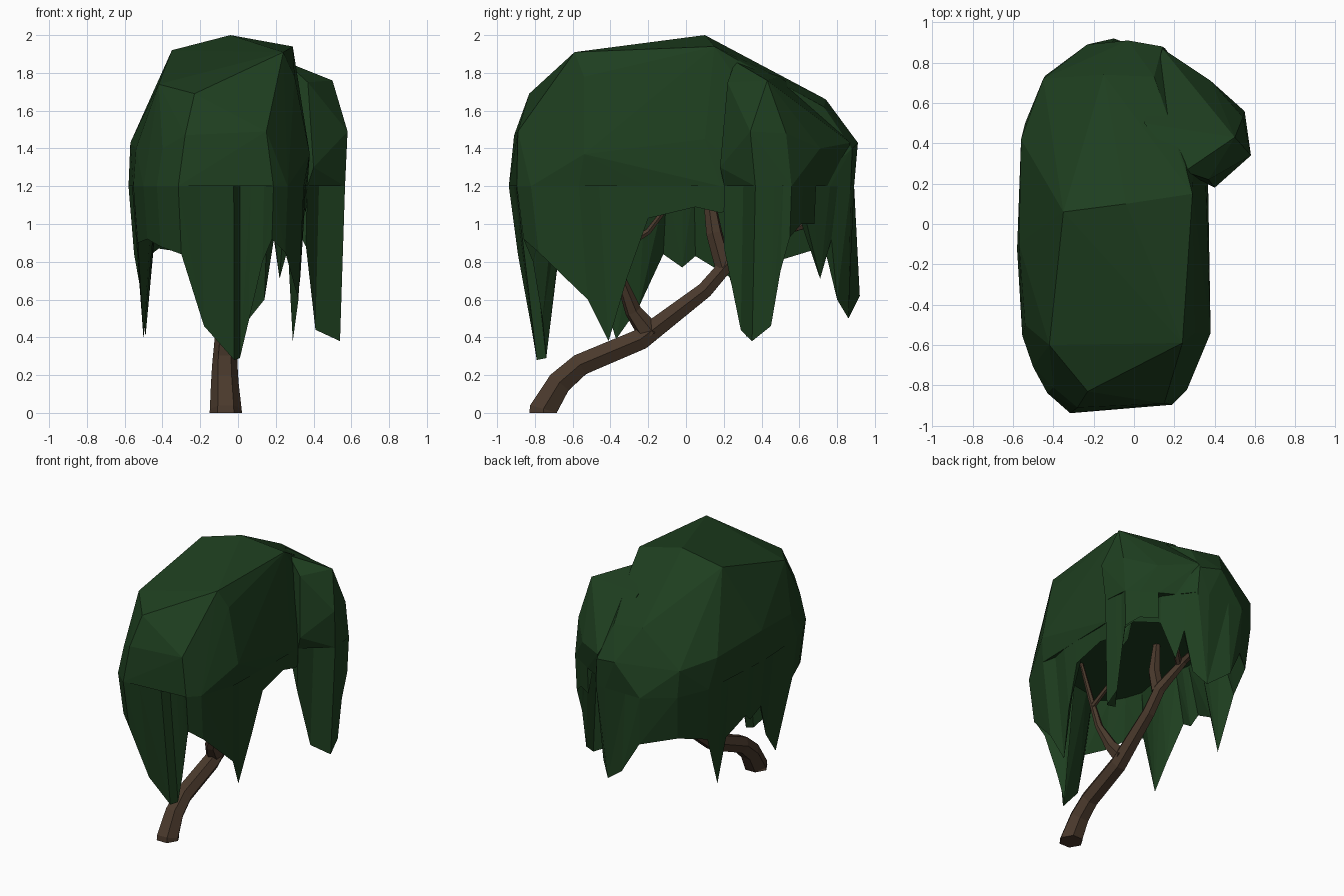
import bpy, bmesh
from mathutils import Vector

cube = bpy.data.objects.get("Cube")
if cube:
    bpy.data.objects.remove(cube, do_unlink=True)


def make_material(name, color):
    mat = bpy.data.materials.new(name)
    mat.use_nodes = True
    mat.diffuse_color = color
    mat.node_tree.nodes["Principled BSDF"].inputs["Base Color"].default_value = color
    return mat


LEAF = make_material("leaf green", (0.013, 0.049, 0.014, 1))
BARK = make_material("bark brown", (0.068, 0.041, 0.025, 1))
SKIRT_TOP = 1.2
BACK_LIMIT = 0.89


def add_object(name, bm, mat):
    mesh = bpy.data.meshes.new(name)
    bm.to_mesh(mesh)
    bm.free()
    mesh.materials.append(mat)
    obj = bpy.data.objects.new(name, mesh)
    bpy.context.collection.objects.link(obj)
    return obj


def skirt_top(tip, lean):
    """Where a hanging leaf tip meets the crown above it."""
    x, y, z = tip
    spread = 1 + lean * (SKIRT_TOP - z)
    return Vector((x * spread, min(y * spread, BACK_LIMIT), SKIRT_TOP))


def skirt_inside(tip, pivot):
    """Inner root of a leaf tip, giving the curtain its thickness."""
    root = Vector(tip).lerp(Vector(pivot), 0.15)
    root.z = SKIRT_TOP
    return root


def make_crown(name, points, tips, lean):
    """Faceted leaf dome with a flat underside."""
    bm = bmesh.new()
    for p in points:
        bm.verts.new(p)
    for tip in tips:
        bm.verts.new(skirt_top(tip, lean))
    hull = bmesh.ops.convex_hull(bm, input=bm.verts[:])
    spare = {v for v in hull["geom_interior"] + hull["geom_unused"]
             if isinstance(v, bmesh.types.BMVert) and not v.link_faces}
    bmesh.ops.delete(bm, geom=list(spare), context="VERTS")
    return add_object(name, bm, LEAF)


def make_skirt(name, tips, lean, pivot, closed):
    """Ragged curtain of thick leaf tips hanging from the crown."""
    bm = bmesh.new()
    outer = [bm.verts.new(skirt_top(tip, lean)) for tip in tips]
    inner = [bm.verts.new(skirt_inside(tip, pivot)) for tip in tips]
    lower = [bm.verts.new(tip) for tip in tips]
    count = len(tips)
    for i in range(count if closed else count - 1):
        j = (i + 1) % count
        for upper in (outer, inner):
            # split each panel along the diagonal that ends at its lower tip
            if tips[i][2] < tips[j][2]:
                bm.faces.new((upper[i], lower[i], upper[j]))
                bm.faces.new((lower[i], lower[j], upper[j]))
            else:
                bm.faces.new((upper[i], lower[i], lower[j]))
                bm.faces.new((upper[i], lower[j], upper[j]))
    if not closed:
        for end in (0, -1):
            bm.faces.new((outer[end], lower[end], inner[end]))
    bmesh.ops.recalc_face_normals(bm, faces=bm.faces[:])
    return add_object(name, bm, LEAF)


def make_limb(name, path):
    """Faceted tapering limb through (x, y, z, radius) points."""
    curve = bpy.data.curves.new(name, "CURVE")
    curve.dimensions = "3D"
    curve.bevel_depth = 1
    curve.bevel_resolution = 1
    curve.use_fill_caps = True
    spline = curve.splines.new("POLY")
    spline.points.add(len(path) - 1)
    for point, (x, y, z, radius) in zip(spline.points, path):
        point.co = (x, y, z, 1)
        point.radius = radius
    spline.use_smooth = False
    curve.materials.append(BARK)
    obj = bpy.data.objects.new(name, curve)
    bpy.context.collection.objects.link(obj)
    return obj


# Main canopy: hem tips run counterclockwise from the front
main_tips = [
    (-.30, -.89, .84), (-.18, -.82, .46), (-.02, -.79, .28), (.01, -.74, .29),
    (.06, -.76, .50), (.13, -.81, .80), (.18, -.86, .92), (.25, -.78, .85),
    (.32, -.52, .60), (.29, -.41, .38), (.33, -.31, .72), (.35, -.20, 1.03),
    (.35, .05, 1.09), (.36, .18, 1.06), (.34, .40, 1.1), (.30, .64, 1.0),
    (.22, .71, .71), (.19, .77, .92), (.14, .80, .60), (.06, .86, .50),
    (-.10, .92, .62), (-.22, .88, .84), (-.42, .70, .87), (-.51, .47, .80),
    (-.49, .32, .40), (-.50, .23, .72), (-.54, .05, .83), (-.53, -.02, .77),
    (-.55, -.12, .84), (-.50, -.25, .56), (-.50, -.37, .39), (-.53, -.53, .90),
    (-.48, -.68, .92), (-.41, -.80, .88),
]
main_crown = [
    (-.42, -.60, 1.74), (.24, -.59, 1.91), (.30, -.54, 1.78),
    (-.35, .06, 1.92), (-.04, .10, 2.0), (.29, .15, 1.94), (.26, .27, 1.87),
    (-.23, -.83, 1.69), (.15, -.89, 1.49), (-.28, -.91, 1.47),
    (-.40, -.81, 1.40), (.25, -.83, 1.23), (.38, -.54, 1.37), (.36, .10, 1.45),
    (-.57, -.10, 1.43), (-.54, -.50, 1.40),
    (-.43, .10, 1.72), (-.56, .42, 1.42), (-.45, .72, 1.40),
    (-.15, .74, 1.66), (.10, .73, 1.62), (-.03, .91, 1.43), (.14, .88, 1.40),
]
make_crown("canopy_crown", main_crown, main_tips, 0.15)
make_skirt("canopy_skirt", main_tips, 0.15, (0, 0, 0), True)

# Side clump bulging out of the rear of the canopy
side_tips = [
    (.27, .26, 1.05), (.36, .20, .88), (.41, .29, .44), (.54, .35, .38),
    (.53, .45, .46), (.53, .50, .75), (.54, .55, .93), (.46, .61, 1.0),
    (.35, .68, 1.0),
]
side_crown = [
    (.25, .26, 1.86), (.50, .43, 1.76), (.37, .22, 1.75), (.58, .34, 1.49),
    (.54, .53, 1.48), (.40, .18, 1.30), (.38, .71, 1.40), (.14, .87, 1.43),
    (.05, .50, 1.78), (.15, .80, 1.20),
]
make_crown("side_clump_crown", side_crown, side_tips, 0.06)
make_skirt("side_clump_skirt", side_tips, 0.06, (.2, .5, 0), False)

# Leaning trunk and its branches
make_limb("trunk", [
    (-.065, -.755, 0, .086), (-.065, -.755, .02, .084), (-.07, -.67, .16, .073),
    (-.07, -.56, .255, .067), (-.06, -.24, .39, .064), (-.05, .10, .65, .048),
    (-.05, .22, .79, .044), (-.10, .42, .94, .03), (-.10, .65, 1.0, .02),
])
make_limb("front_branch", [
    (-.06, -.19, .42, .065), (-.03, -.28, .54, .045), (.03, -.34, .70, .028),
    (.08, -.37, .92, .02), (.14, -.42, 1.25, .012),
])
make_limb("front_twig", [
    (.07, -.36, .86, .02), (.06, -.20, .96, .018), (.10, .0, 1.22, .01),
])
make_limb("upper_branch", [
    (-.05, .20, .77, .048), (-.06, .15, .95, .045), (-.10, .12, 1.15, .03),
    (-.15, .10, 1.45, .015),
])
make_limb("rear_twig", [
    (-.09, .38, .92, .025), (.05, .50, 1.0, .02), (.20, .58, 1.22, .01),
])
